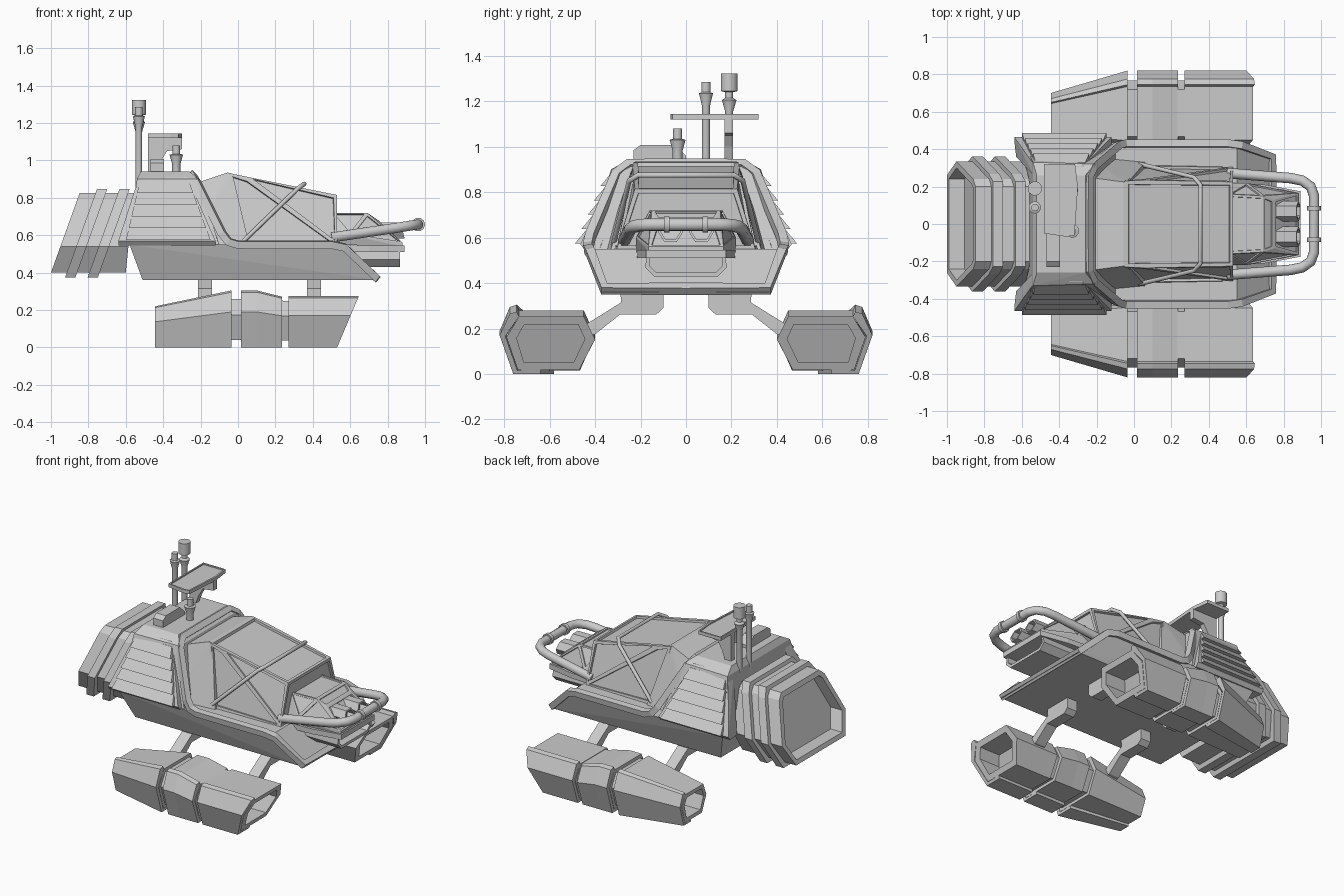
import bpy, bmesh, math
from mathutils import Vector

if "Cube" in bpy.data.objects:
    bpy.data.objects.remove(bpy.data.objects["Cube"])


def finish(name, bm):
    bmesh.ops.recalc_face_normals(bm, faces=bm.faces)
    me = bpy.data.meshes.new(name)
    bm.to_mesh(me)
    bm.free()
    ob = bpy.data.objects.new(name, me)
    bpy.context.collection.objects.link(ob)
    return ob


def loft(name, rings, hollow=()):
    """Skin equal-length rings; hollow = (end index, rim, depth vector) recesses a cap."""
    bm = bmesh.new()
    vs = [[bm.verts.new(p) for p in r] for r in rings]
    n = len(rings[0])
    for a, b in zip(vs, vs[1:]):
        for i in range(n):
            bm.faces.new((a[i], a[(i + 1) % n], b[(i + 1) % n], b[i]))
    caps = {0: bm.faces.new(vs[0][::-1]), -1: bm.faces.new(vs[-1])}
    bmesh.ops.recalc_face_normals(bm, faces=bm.faces)
    for end, rim, vec in hollow:
        f = caps[end]
        bmesh.ops.inset_region(bm, faces=[f], thickness=rim)
        g = bmesh.ops.extrude_discrete_faces(bm, faces=[f])["faces"][0]
        bmesh.ops.translate(bm, verts=g.verts, vec=Vector(vec))
    return finish(name, bm)


def hull(name, pts, mirror=False, inset=None):
    """Convex solid; inset = (rim, depth, min area) sinks panels into large faces."""
    if mirror:
        pts = pts + [(x, -y, z) for x, y, z in pts]
    bm = bmesh.new()
    for p in pts:
        bm.verts.new(p)
    bmesh.ops.convex_hull(bm, input=bm.verts)
    bmesh.ops.dissolve_limit(bm, angle_limit=0.03, verts=bm.verts, edges=bm.edges)
    bmesh.ops.recalc_face_normals(bm, faces=bm.faces)
    if inset:
        bm.normal_update()
        fs = [f for f in bm.faces if f.calc_area() > inset[2] and f.normal.z > -.5 and f.normal.x > -.5]
        bmesh.ops.inset_individual(bm, faces=fs, thickness=inset[0], depth=0)
        bmesh.ops.inset_individual(bm, faces=fs, thickness=.002, depth=-inset[1])
    return finish(name, bm)


def box(name, x0, x1, y0, y1, z0, z1):
    return hull(name, [(x, y, z) for x in (x0, x1) for y in (y0, y1) for z in (z0, z1)])


def pipe(name, pts, r, res=3):
    cu = bpy.data.curves.new(name, 'CURVE')
    cu.dimensions = '3D'
    cu.bevel_depth, cu.bevel_resolution, cu.use_fill_caps = r, res, True
    sp = cu.splines.new('POLY')
    sp.points.add(len(pts) - 1)
    for p, q in zip(sp.points, pts):
        p.co = (*q, 1)
    sp.use_smooth = res > 0
    ob = bpy.data.objects.new(name, cu)
    bpy.context.collection.objects.link(ob)
    bpy.ops.object.select_all(action='DESELECT')
    bpy.context.view_layer.objects.active = ob
    ob.select_set(True)
    bpy.ops.object.convert(target='MESH')
    return bpy.context.object


def turned(name, x, y, prof, n=14):
    """Stacked round sections (radius, z) around a vertical axis."""
    return loft(name, [[(x + r * math.cos(a * math.tau / n), y + r * math.sin(a * math.tau / n), z)
                        for a in range(n)] for r, z in prof])


def sym(half):
    return half + [(-y, z) for y, z in reversed(half)]


# Lower hull: inverted tray with sloping bow
hull("lower_hull", [(-.51, .36, .36), (.75, .365, .36), (-.58, .44, .55), (.55, .43, .55)], True)

# Mid collar with rear and front arches
hull("collar", [(-.59, .44, .545), (-.1, .43, .545), (-.54, .33, .90), (-.21, .32, .90),
                (-.52, .26, .94), (-.26, .26, .94)], True)
for s in (1, -1):
    def P(x, y, z): return (x, s * y, z)
    # Rim running from roof arch down the flank and along the deck to the bow
    pipe("deck_rim", [P(-.245, 0, .92), P(-.245, .25, .92), P(-.22, .305, .88), P(-.085, .42, .61),
                      P(-.05, .43, .565), P(0, .43, .55), P(.5, .43, .55), P(.57, .42, .535),
                      P(.735, .36, .375), P(.735, 0, .375)], .028, 0)
    # Flared vent panel with louvers
    hull("vent_panel", [P(-.64, .445, .545), P(-.12, .445, .545), P(-.63, .36, .545), P(-.12, .36, .545),
                        P(-.53, .31, .91), P(-.27, .31, .91), P(-.53, .25, .91), P(-.27, .25, .91),
                        P(-.64, .465, .57), P(-.12, .465, .57)])
    for i in range(5):
        za = .575 + i * .063
        zb = za + .058
        q = []
        for z, o in ((za, .03), (za, -.03), (zb, .008), (zb, -.03)):
            t = (z - .57) / .34
            for x in (-.6 + .08 * t, -.145 - .125 * t):
                q.append(P(x, .46 - .15 * t + o, z))
        hull("vent_louver", q)

# Rear exhaust: slanted hexagonal body with two flanges
def slant(xb, grow=0, k=.36):
    h = sym([(.26 + grow, .40 - grow), (.335 + grow, .54), (.24 + grow, .79),
             (.2 + grow, .825 + grow * .8)])
    return [(xb + k * (z - .40), y, z) for y, z in h]
loft("exhaust_body", [slant(-1), slant(-.6, k=.1)], [(0, .035, (.25, 0, 0))])
for xb in (-.915, -.795):
    loft("exhaust_flange", [slant(xb, .027), slant(xb + .055, .027)])

# Fairing behind the canopy and the canopy itself with sunken windows
hull("canopy_fairing", [(-.25, .36, .55), (-.25, .25, .87), (-.055, .225, .935), (-.03, .225, .93),
                        (.06, .33, .55)], True)
hull("fairing_step", [(-.2, .40, .55), (-.2, .27, .84), (-.24, .27, .9), (-.1, .38, .55)], True)
hull("canopy", [(-.05, .23, .932), (.02, .315, .55), (.06, .235, .91), (.53, .225, .815),
                (.53, .305, .55)], True, (.025, .014, .03))
pipe("roll_bar", [(.03, -.32, .57), (.32, -.25, .85), (.355, -.21, .875), (.355, .21, .875),
                  (.32, .25, .85), (.03, .32, .57)], .012, 2)

# Nose: upper housing, plate, lower intake, twin lamps
hull("nose_housing", [(.5, .22, .55), (.5, .16, .72), (.69, .15, .72), (.75, .13, .68), (.88, .165, .56),
                      (.88, .165, .54), (.6, .22, .6)], True, (.018, .008, .012))
hull("nose_plate", [(.5, .22, .51), (.5, .22, .545), (.7, .21, .51), (.7, .21, .545),
                    (.89, .175, .51), (.89, .175, .545)], True)
sec = sym([(.14, .43), (.18, .47), (.17, .53)])
loft("nose_intake", [[(.55, y, z) for y, z in sec], [(.865, y, z) for y, z in sec]],
     [(-1, .02, (-.12, 0, 0))])
for s in (1, -1):
    rings = [[(x + .25 * (.62 - .05 * math.sin(a * math.pi / 3) - .62), s * .068 + .055 * math.cos(a * math.pi / 3),
               .625 + .05 * math.sin(a * math.pi / 3)) for a in range(6)] for x in (.68, .88)]
    loft("nose_lamp", rings, [(-1, .012, (-.05, 0, 0))])

# Tubular bumper with clamps
arm = [(.5, .272, .588), (.84, .245, .638), (.90, .232, .648), (.945, .2, .655), (.963, .15, .657)]
pipe("bumper", arm + [(x, -y, z) for x, y, z in reversed(arm)], .028)
for y in (-.085, .085):
    pipe("bumper_clamp", [(.963, y - .012, .657), (.963, y + .012, .657)], .037)

# Side pods: three armoured segments each, carried on two struts
BODY = [(.40, .17), (.45, .28), (.735, .28), (.79, .18), (.74, .02), (.47, .02)]
PLATE = [(.745, .305), (.775, .295), (.82, .19), (.76, 0), (.64, 0), (.64, .02),
         (.742, .018), (.795, .185), (.735, .28)]
STRUT = [(.1, .37), (.1, .29), (.13, .262), (.29, .262), (.40, .175), (.47, .16), (.47, .2), (.285, .315), (.29, .37)]
for s in (1, -1):
    def R(sec, x, ky=1, kz=1, lean=0):
        return [(x + lean * z, s * (.46 + (y - .46) * ky), z * kz) for y, z in sec]
    for nm, sec in (("pod_body", BODY), ("pod_plate", PLATE)):
        b = nm == "pod_body"
        loft(nm + "_rear", [R(sec, -.445, .667, .72), R(sec, -.035)],
             [(0, .03, (.15, 0, 0))] if b else ())
        loft(nm + "_middle", [R(sec, .015), R(sec, .1), R(sec, .235, 1, .89)])
        loft(nm + "_front", [R(sec, .27, 1, .9), R(sec, .53, 1, .9, .38)],
             [(-1, .045, (-.15, 0, 0))] if b else ())
    core = [(.6 + (y - .6) * .88, .15 + (z - .15) * .85) for y, z in BODY]
    loft("pod_core", [R(core, -.06), R(core, .3, 1, .95)])
    for x in (-.215, .37):
        loft("pod_strut", [[(x + d, s * y, z) for y, z in STRUT] for d in (0, .075)])

# Roof equipment: masts, sensor, box, panel on bracket
masts = [
    turned("tall_mast", -.53, .19, [(.018, .8), (.018, 1.155), (.033, 1.205), (.018, 1.215), (.018, 1.24),
                                    (.038, 1.245), (.038, 1.322)]),
    turned("slim_mast", -.53, .088, [(.018, .8), (.018, 1.18), (.032, 1.235), (.02, 1.24), (.02, 1.285)]),
    turned("short_sensor", -.33, -.037, [(.022, .92), (.022, .98), (.036, 1.03), (.02, 1.035), (.02, 1.08)]),
]
for o in masts:
    bpy.context.view_layer.objects.active = o
    bpy.ops.object.select_all(action='DESELECT')
    o.select_set(True)
    bpy.ops.object.shade_smooth_by_angle(angle=math.radians(35))
hull("roof_box", [(x, y, z) for x in (-.467, -.395) for y, z in
                  ((-.23, .92), (0, .92), (-.23, .985), (-.2, 1.008), (-.05, 1.008), (0, .96))])
outline = [(-.482, .32), (-.315, .32), (-.3, .2), (-.318, -.06), (-.36, -.068), (-.482, -.05)]
loft("roof_panel", [[(x, y, z) for x, y in outline] for z in (1.12, 1.143)], [(-1, .012, (0, 0, -.008))])
arm = [(-.48, .92), (-.48, 1.125), (-.3, 1.125), (-.3, 1.06), (-.38, 1.05), (-.41, 1.0), (-.44, .92)]
loft("panel_bracket", [[(x, y, z) for x, z in arm] for y in (.17, .207)])
